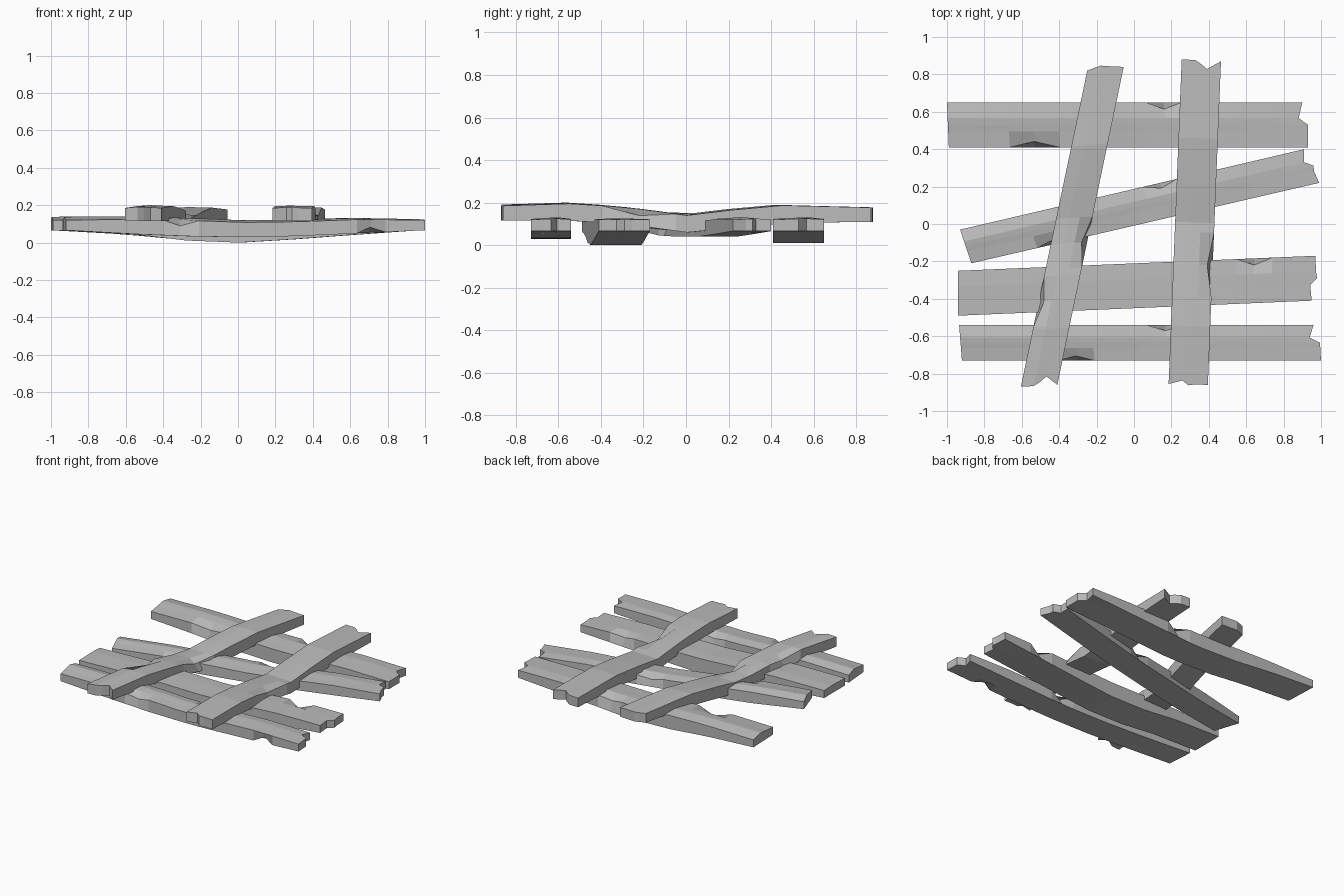
import bpy, bmesh
from mathutils import Vector

cube = bpy.data.objects.get("Cube")
if cube:
    bpy.data.objects.remove(cube)

# Weathered wood colour
GREY = (0.5, 0.5, 0.5, 1)
wood = bpy.data.materials.new("grey_wood")
wood.use_nodes = True
wood.diffuse_color = GREY
bsdf = wood.node_tree.nodes["Principled BSDF"]
bsdf.inputs["Base Color"].default_value = GREY
bsdf.inputs["Roughness"].default_value = 0.9

COLUMNS = (0, .35, .5, .65, 1)
CREST = (0, 1, .8, .5, 0)

# Sagging profiles: (position along plank, height)
LOW_TOP = ((0, .12), (.2, .125), (.35, .118), (.5, .108), (.65, .112), (.82, .124), (1, .12))
HIGH_TOP = ((0, .185), (.18, .195), (.32, .18), (.5, .14), (.62, .165), (.76, .187), (1, .177))
HIGH_BOTTOM = ((0, .115), (.2, .115), (.35, .095), (.5, .06), (.62, .08), (.78, .105), (1, .11))


def low_bottom(low):
    return ((0, .066), (.2, .045), (.4, low), (.55, low), (.68, (low + .045) / 2), (1, .066))


def height(profile, t):
    for (a, za), (b, zb) in zip(profile, profile[1:]):
        if t <= b:
            return za + (zb - za) * (t - a) / (b - a)
    return profile[-1][1]


def plank(name, start, end, top, bottom, crown=0, start_cut=(0,) * 5, end_cut=(0,) * 5, chips=()):
    """start and end hold the two corners of each end; cuts shorten the columns;
    chips are (layer, side, position, half length, depth)."""
    s0, s1, e0, e1 = (Vector(p) for p in (*start, *end))
    axis = ((e0 + e1) - (s0 + s1)).normalized()
    stations = {t for t, z in top} | {.08, .92}
    for layer, side, t, half, depth in chips:
        stations = {s for s in stations if abs(s - t) > half or s in (0, 1)}
    for layer, side, t, half, depth in chips:
        stations |= {t - half, t, t + half}
    stations = sorted(stations)
    bm = bmesh.new()
    layers = []
    for layer, profile in enumerate((bottom, top)):
        rows = []
        for t in stations:
            row = []
            for i, v in enumerate(COLUMNS):
                z = height(profile, t)
                if layer:
                    z += crown * CREST[i] * (1 - .7 * t)
                side_v = v
                for where, side, ct, half, depth in chips:
                    if where == layer and ct == t and side == v:
                        side_v = v + depth * (1 - 2 * side)
                        z += .03 * (1 - 2 * layer)
                p = s0.lerp(s1, side_v).lerp(e0.lerp(e1, side_v), t)
                if t == 0:
                    p += axis * start_cut[i]
                if t == 1:
                    p -= axis * end_cut[i]
                row.append(bm.verts.new((p.x, p.y, z)))
            rows.append(row)
        layers.append(rows)
    low, high = layers
    last = len(COLUMNS) - 1
    # Top and underside
    for rows in layers:
        for a, b in zip(rows, rows[1:]):
            for i in range(last):
                bm.faces.new((a[i], a[i + 1], b[i + 1], b[i]))
    # Long sides
    for j in range(len(stations) - 1):
        for i in (0, last):
            bm.faces.new((low[j][i], low[j + 1][i], high[j + 1][i], high[j][i]))
    # Broken ends
    for j in (0, -1):
        for i in range(last):
            bm.faces.new((low[j][i], low[j][i + 1], high[j][i + 1], high[j][i]))
    bmesh.ops.recalc_face_normals(bm, faces=bm.faces)
    mesh = bpy.data.meshes.new(name)
    bm.to_mesh(mesh)
    bm.free()
    mesh.materials.append(wood)
    obj = bpy.data.objects.new(name, mesh)
    bpy.context.scene.collection.objects.link(obj)


# Lower planks
plank("back_plank", ((-1, .65), (-.99, .41)), ((.9, .65), (.93, .41)),
      LOW_TOP, low_bottom(.01), .018, end_cut=(0, .03, -.015, -.01, 0),
      chips=((1, 1, .24, .07, .13), (1, 0, .61, .05, .15)))
plank("slanted_plank", ((-.93, -.03), (-.87, -.21)), ((.91, .40), (.99, .22)),
      LOW_TOP, low_bottom(.04), .018, end_cut=(0, .03, -.01, 0, 0),
      chips=((1, 1, .25, .06, .15), (1, 0, .58, .05, .15)))
plank("middle_plank", ((-.94, -.25), (-.94, -.49)), ((.97, -.17), (.95, -.41)),
      LOW_TOP, low_bottom(0), .004, end_cut=(0, -.01, -.02, .015, 0),
      chips=((1, 0, .83, .05, .15),))
plank("front_plank", ((-.935, -.54), (-.92, -.73)), ((.96, -.54), (1, -.73)),
      LOW_TOP, low_bottom(.03), .018, end_cut=(0, .035, -.015, -.01, 0),
      chips=((1, 0, .58, .05, .16), (1, 1, .32, .05, .13), (0, 1, .85, .04, .15)))

# Upper planks
plank("left_cross_plank", ((-.605, -.87), (-.41, -.86)), ((-.25, .82), (-.055, .84)),
      HIGH_TOP, HIGH_BOTTOM, .006, start_cut=(0, 0, .02, .05, 0), end_cut=(0, -.02, -.015, -.01, 0),
      chips=((1, 1, .45, .08, .15), (1, 0, .27, .08, .15)))
plank("right_cross_plank", ((.185, -.855), (.395, -.86)), ((.255, .88), (.465, .87)),
      HIGH_TOP, HIGH_BOTTOM, .003, start_cut=(0, .02, -.005, 0, 0), end_cut=(0, 0, .02, .045, 0),
      chips=((1, 1, .37, .1, .14),))
